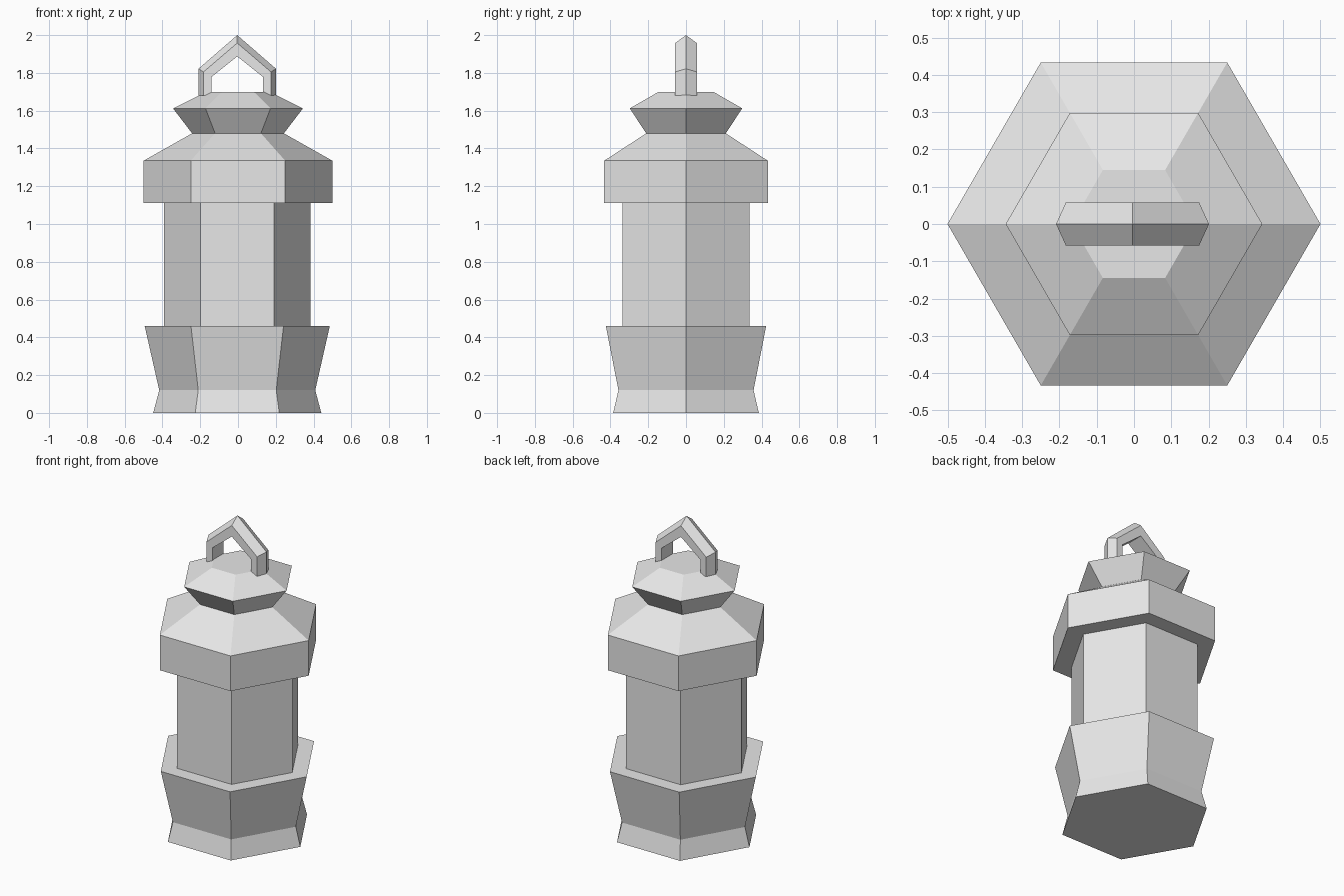
import bpy, bmesh, math

cube = bpy.data.objects.get("Cube")
if cube:
    bpy.data.objects.remove(cube, do_unlink=True)

SHIFT = -0.004  # slight sideways offset of base, body and handle

grey = bpy.data.materials.new("light_grey")
grey.use_nodes = True
grey.diffuse_color = (0.8, 0.8, 0.8, 1)
grey.node_tree.nodes["Principled BSDF"].inputs["Base Color"].default_value = (0.8, 0.8, 0.8, 1)


def loft(name, rings):
    """Flat-shaded closed solid skinned through a list of matching point rings."""
    bm = bmesh.new()
    loops = [[bm.verts.new(p) for p in ring] for ring in rings]
    n = len(loops[0])
    for a, b in zip(loops, loops[1:]):
        for i in range(n):
            j = (i + 1) % n
            bm.faces.new((a[i], a[j], b[j], b[i]))
    bm.faces.new(loops[0][::-1])
    bm.faces.new(loops[-1])
    bmesh.ops.recalc_face_normals(bm, faces=bm.faces)
    mesh = bpy.data.meshes.new(name)
    bm.to_mesh(mesh)
    bm.free()
    mesh.materials.append(grey)
    obj = bpy.data.objects.new(name, mesh)
    bpy.context.collection.objects.link(obj)
    return obj


def hexagon(radius, z, x=0.0):
    angles = [math.radians(60 * i) for i in range(6)]
    return [(x + radius * math.cos(a), radius * math.sin(a), z) for a in angles]


# Hexagonal parts: (radius, height) profiles from bottom to top
parts = {
    "base": (SHIFT, [(0.445, 0), (0.413, 0.12), (0.49, 0.46)]),
    "body": (SHIFT, [(0.388, 0.46), (0.388, 1.11)]),
    "lid": (0, [(0.5, 1.11), (0.5, 1.335), (0.243, 1.48)]),
    "knob": (0, [(0.243, 1.48), (0.344, 1.612), (0.167, 1.7)]),
}
for name, (x, profile) in parts.items():
    loft(name, [hexagon(r, z, x) for r, z in profile])

# Carrying handle: five-sided bar with an outer ridge, following a gabled arch.
# Each station gives (x, z) of the ridge, the side edges and the inner edges.
half = [
    [(-0.205, 1.68), (-0.179, 1.68), (-0.137, 1.68)],
    [(-0.205, 1.822), (-0.179, 1.805), (-0.137, 1.778)],
]
apex = [(0, 2.0), (0, 1.958), (0, 1.887)]
stations = half + [apex] + [[(-x, z) for x, z in s] for s in reversed(half)]
W = 0.057


def bar_section(station):
    (rx, rz), (sx, sz), (ix, iz) = station
    points = [(rx, 0, rz), (sx, W, sz), (ix, W, iz), (ix, -W, iz), (sx, -W, sz)]
    return [(x + SHIFT, y, z) for x, y, z in points]


loft("handle", [bar_section(s) for s in stations])
